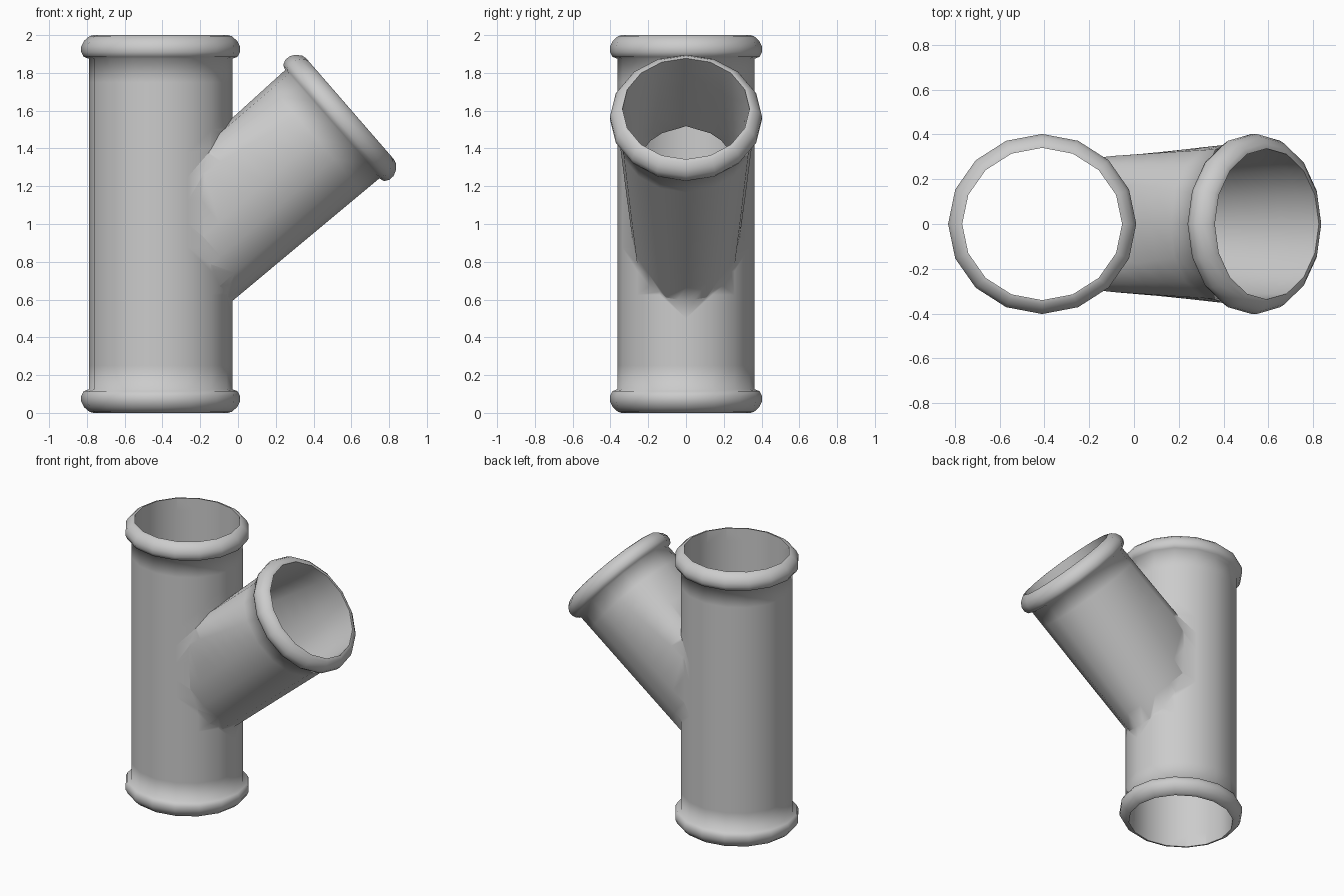
import bpy, bmesh, math
from mathutils import Matrix

if "Cube" in bpy.data.objects:
    bpy.data.objects.remove(bpy.data.objects["Cube"])

SIDES = 16


def loft(name, rings, matrix):
    """Closed solid through rings (rx, ry, z, p); p < 1 squares off the -x half."""
    bm = bmesh.new()
    loops = []
    for rx, ry, z, p in rings:
        loop = []
        for i in range(SIDES):
            c = math.cos(2 * math.pi * i / SIDES)
            s = math.sin(2 * math.pi * i / SIDES)
            if c < -0.01:
                c = -abs(c) ** p
                s = math.copysign(abs(s) ** p, s) if abs(s) > 0.01 else 0
            loop.append(bm.verts.new((rx * c, ry * s, z)))
        loops.append(loop)
    for a, b in zip(loops, loops[1:]):
        for i in range(SIDES):
            j = (i + 1) % SIDES
            bm.faces.new((a[i], a[j], b[j], b[i]))
    bm.faces.new(loops[0][::-1])
    bm.faces.new(loops[-1])
    bmesh.ops.transform(bm, matrix=matrix, verts=bm.verts)
    bmesh.ops.recalc_face_normals(bm, faces=bm.faces)
    mesh = bpy.data.meshes.new(name)
    bm.to_mesh(mesh)
    bm.free()
    obj = bpy.data.objects.new(name, mesh)
    bpy.context.collection.objects.link(obj)
    return obj


def blend(a, b, steps):
    """Evenly spaced rings between ring a and ring b, ends excluded."""
    return [tuple(p + (q - p) * k / steps for p, q in zip(a, b)) for k in range(1, steps)]


def combine(target, other, operation):
    """Apply a boolean and remove the helper."""
    bpy.context.view_layer.objects.active = target
    mod = target.modifiers.new("combine", 'BOOLEAN')
    mod.operation = operation
    mod.solver = 'EXACT'
    mod.object = other
    bpy.ops.object.modifier_apply(modifier=mod.name)
    bpy.data.objects.remove(other, do_unlink=True)


# Rolled collar profile: radius and distance back from the mouth
collar = [(0.38, 0.125), (0.407, 0.115), (0.42, 0.09), (0.42, 0.06),
          (0.405, 0.03), (0.377, 0.006), (0.356, 0.0)]
SQUASH = 0.957

main_at = Matrix.Translation((-0.41, 0, 0))
branch_at = Matrix.Translation((0.593, 0, 1.61)) @ Matrix.Rotation(math.radians(49), 4, 'Y')

# Main pipe with a collar at both ends
low = [(r, r * SQUASH, d, 1) for r, d in reversed(collar)]
high = [(r, r * SQUASH, 2 - d, 1) for r, d in collar]
pipe = loft("branched_pipe", low + blend(low[-1], high[0], 14) + high, main_at)

# Slanted branch, tapering and squaring off toward the main pipe
base = (0.357, 0.266, -1.25, 0.45)
neck = (0.368, 0.315, -0.7, 0.45)
mouth = [(r, r * SQUASH, -d, 1) for r, d in collar]
combine(pipe, loft("branch", [base] + blend(base, neck, 5) + [neck]
                   + blend(neck, mouth[0], 5) + mouth, branch_at), 'UNION')

# Hollow bores
a, b = (0.357, 0.34, -0.05, 1), (0.357, 0.34, 2.05, 1)
combine(pipe, loft("main_bore", [a] + blend(a, b, 15) + [b], main_at), 'DIFFERENCE')
a, n, b = (0.343, 0.253, -1.23, 0.45), (0.354, 0.3, -0.7, 0.45), (0.356, 0.338, -0.1, 1)
combine(pipe, loft("branch_bore", [a] + blend(a, n, 5) + [n] + blend(n, b, 5)
                   + [b, (0.353, 0.336, 0.05, 1)], branch_at), 'DIFFERENCE')

# Smooth shading across collars and junction, crisp mouth edges
pipe.select_set(True)
bpy.context.view_layer.objects.active = pipe
bpy.ops.object.shade_smooth_by_angle(angle=math.radians(75))
